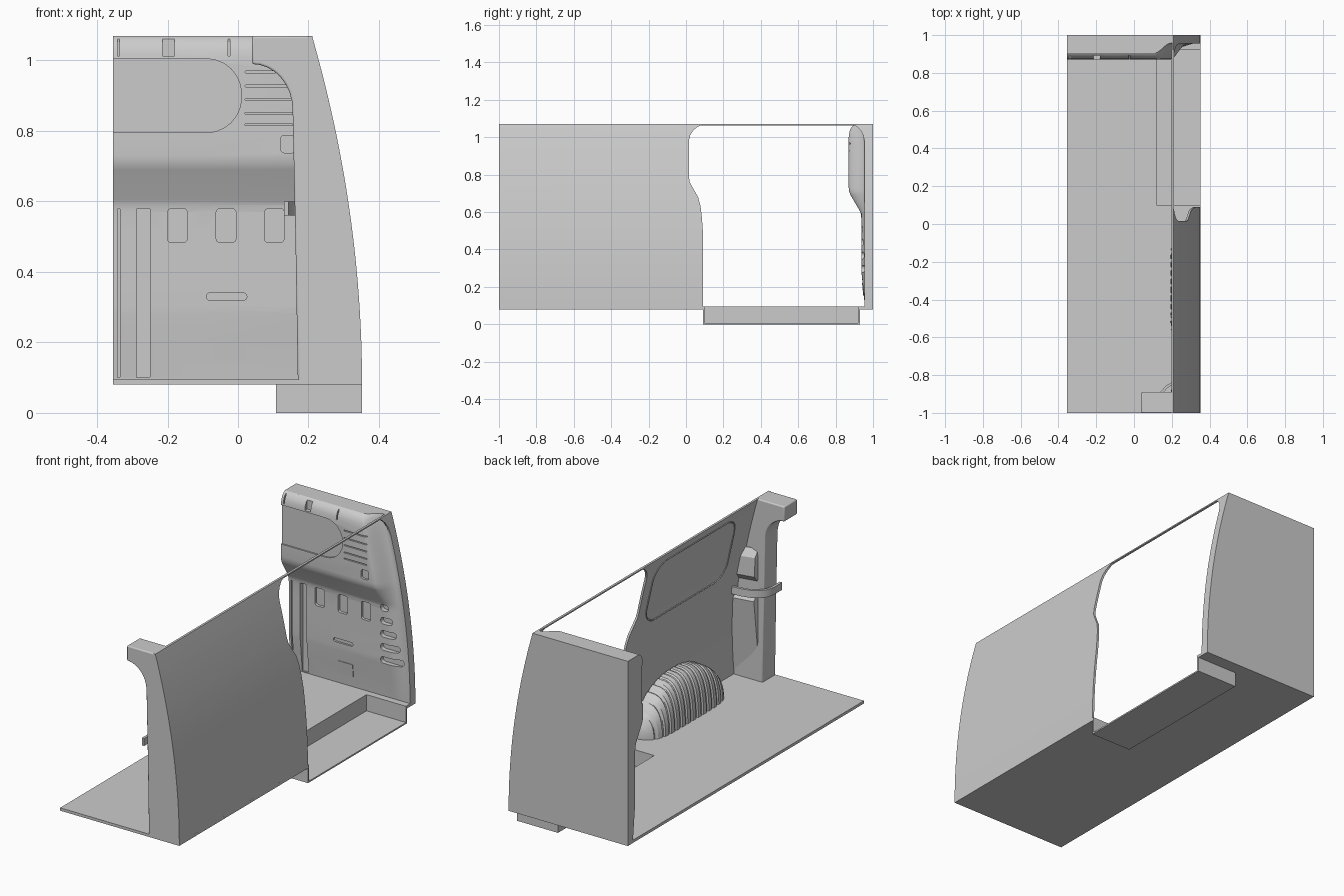
import bpy, bmesh, math
from mathutils import Vector

if "Cube" in bpy.data.objects:
    bpy.data.objects.remove(bpy.data.objects["Cube"])


def finish(name, bm, angle=30):
    bmesh.ops.recalc_face_normals(bm, faces=bm.faces)
    me = bpy.data.meshes.new(name)
    bm.to_mesh(me)
    bm.free()
    ob = bpy.data.objects.new(name, me)
    bpy.context.collection.objects.link(ob)
    bpy.context.view_layer.objects.active = ob
    bpy.ops.object.select_all(action='DESELECT')
    ob.select_set(True)
    bpy.ops.object.shade_smooth_by_angle(angle=math.radians(angle))
    return ob


def add_loft(bm, sections):
    """Skin closed sections of equal length and cap both ends."""
    rings = [[bm.verts.new(p) for p in s] for s in sections]
    n = len(rings[0])
    for a, b in zip(rings, rings[1:]):
        for i in range(n):
            bm.faces.new((a[i], a[(i + 1) % n], b[(i + 1) % n], b[i]))
    bm.faces.new(rings[0])
    bm.faces.new(rings[-1])


def loft(name, sections, angle=30):
    bm = bmesh.new()
    add_loft(bm, sections)
    return finish(name, bm, angle)


def box(name, x0, x1, y0, y1, z0, z1):
    return loft(name, [[(x0, y0, z), (x1, y0, z), (x1, y1, z), (x0, y1, z)] for z in (z0, z1)])


def bevel(ob, width, segments=3):
    m = ob.modifiers.new("bevel", 'BEVEL')
    m.width, m.segments, m.limit_method = width, segments, 'ANGLE'
    m.angle_limit = math.radians(40)


def lerp_table(t, v):
    for (a, va), (b, vb) in zip(t, t[1:]):
        if v <= b:
            return va + (vb - va) * max(0, v - a) / (b - a)
    return t[-1][1]


def rrect(u0, u1, v0, v1, r, n=6):
    """Rounded rectangle outline in two dimensions."""
    pts = []
    for k, (cu, cv) in enumerate([(u1 - r, v1 - r), (u0 + r, v1 - r), (u0 + r, v0 + r), (u1 - r, v0 + r)]):
        for i in range(n + 1):
            a = math.pi / 2 * (k + i / n)
            pts.append((cu + r * math.cos(a), cv + r * math.sin(a)))
    return pts


def outer_x(z):
    return 0.352 - 0.142 * ((z - 0.08) / 0.99) ** 2


def tube(name, pts, r, cyclic=False):
    cu = bpy.data.curves.new(name, 'CURVE')
    cu.dimensions, cu.bevel_depth, cu.bevel_resolution = '3D', r, 1
    sp = cu.splines.new('POLY')
    sp.points.add(len(pts) - 1)
    for p, q in zip(sp.points, pts):
        p.co = (*q, 1)
    sp.use_cyclic_u = cyclic
    ob = bpy.data.objects.new(name, cu)
    bpy.context.collection.objects.link(ob)
    return ob


# Floor with a notch for the step well
notch = [(-.355, -1), (.352, -1), (.352, .09), (.11, .09), (.11, .93), (.352, .93), (.352, 1), (-.355, 1)]
loft("floor", [[(x, y, z) for x, y in notch] for z in (.08, .095)])

# Step well: tray open to the door side
box("step_tread", .11, .352, .09, .93, 0, .008)
box("step_riser", .108, .118, .09, .93, 0, .095)
box("step_end_front", .11, .352, .09, .1, 0, .095)
box("step_end_rear", .11, .352, .92, .93, 0, .095)

# Curved side wall in front of and behind the door opening
front_edge = [(.08, .09), (.5, .09), (.57, .085), (.63, .078), (.68, .065), (.73, .036), (.76, .02), (.79, .015),
              (.98, .015), (1.01, .022), (1.035, .038), (1.055, .06), (1.066, .085), (1.07, .11)]
rear_edge = [(.08, .955), (.97, .955), (1.01, .948), (1.035, .935), (1.055, .915), (1.066, .9), (1.07, .88)]
levels = sorted({.08 + .99 * i / 24 for i in range(25)} | {z for z, _ in front_edge + rear_edge})
levels = [z for i, z in enumerate(levels) if i == 0 or z - levels[i - 1] > .0005]


def wall(name, y_from, y_to, t):
    rows = []
    for z in levels:
        x = outer_x(z)
        rows.append([(x, y_from(z), z), (x, y_to(z), z), (x - t, y_to(z), z), (x - t, y_from(z), z)])
    loft(name, rows)


wall("side_wall", lambda z: -1, lambda z: lerp_table(front_edge, z), .012)
wall("rear_side_wall", lambda z: lerp_table(rear_edge, z), lambda z: 1, .01)
box("door_top_rail", .199, .211, .08, .92, 1.063, 1.07)

# Window moulding on the inside of the wall
tube("window_moulding", [(outer_x(z) - .012, y, z) for y, z in rrect(-.74, -.05, .69, 1.03, .09)], .004, True)

# Corner post at the open end, with its overhanging head
inner = [(.17, .08), (.163, .5), (.155, .86)]
inner += [(.04 + .115 * math.cos(a), .86 + .13 * math.sin(a)) for a in [math.pi / 2 * i / 8 for i in range(1, 9)]]
inner += [(.04, 1.07)]
outline = inner + [(outer_x(z) - .001, z) for z in [1.07 - .99 * i / 20 for i in range(21)]]
bevel(loft("corner_post", [[(x, y, z) for x, z in outline] for y in (-1, -.89)]), .006)
lower = [(.11, -.91), (.53, -.86), (.57, -.89), (.63, -.89), (.66, -.865), (.76, -.87), (.8, -.9)]
loft("post_trim", [[(.19, -.92, z), (.2, y, z), (outer_x(z) - .005, y + .02, z), (outer_x(z) - .005, -.92, z)]
                   for z, y in lower])

# Door track bracket wrapping round the post
path = [(.13, -1), (.13, -.93), (.14, -.89), (.165, -.86), (.2, -.837), (.25, -.825), (.305, -.82)]
sections = []
for i, p in enumerate(path):
    d = (Vector(path[min(i + 1, 6)]) - Vector(path[max(i - 1, 0)])).normalized() * .014
    a, b = (p[0], p[1]), (p[0] + d.y, p[1] - d.x)
    sections.append([(*a, .56), (*b, .56), (*b, .6), (*a, .6)])
loft("door_track", sections)

# Ribbed wheel arch
rib_count, y0, y1 = 15, -.69, .0
stations = []
for k in range(rib_count):
    a = .015 + .97 * k / rib_count
    w = .97 / rib_count
    stations += [(a, 0), (a + w * .15, 1), (a + w * .7, 1), (a + w * .85, 0)]
stations = [(.001, 0)] + stations + [(.999, 0)]
arch = []
for t, rib in stations:
    u = abs(2 * t - 1)
    dome = (1 - u ** 2.3) ** .6
    h = .245 * dome + .006 * rib * dome
    xi = .325 - (.125 + .007 * rib) * (1 - u ** 6) ** .5
    sec = [(.345, .09)]
    for i in range(11):
        a = math.pi / 2 * i / 10
        sec.append((.325 - (.325 - xi) * math.cos(a) ** .6, .09 + h * math.sin(a) ** .9))
    arch.append([(x, y0 + (y1 - y0) * t, z) for x, z in sec])
loft("wheel_arch", arch, 25)

# Bulkhead: moulded front surface, flat back
profile = [(.08, .957), (.1, .956), (.28, .938), (.3, .937), (.57, .937), (.59, .935), (.605, .93), (.69, .88),
           (.71, .872), (.73, .87), (1.0, .87), (1.03, .874), (1.05, .882), (1.062, .893), (1.07, .905)]
rows = sorted({z for z, _ in profile} | {.2, .4, .5, .8, .86, .9, .95})
bulk = []
for z in rows:
    xo, y = outer_x(z) - .001, lerp_table(profile, z)
    sec = [(-.355, 1, z), (-.355, y, z), (-.1, y, z)]
    for i in range(9):
        s = i / 8
        e = s * s * (3 - 2 * s)
        sec.append((xo - .1 + .085 * s, y + (.957 - y) * e, z))
    bulk.append(sec + [(xo, .957, z), (xo, 1, z)])
bulkhead = loft("bulkhead", bulk, 25)

# Recesses pressed into the bulkhead: x0, x1, z0, z1, corner radius, depth y
recesses = [(-.5, .01, .795, 1.005, .1, .878), (-.09, .025, .32, .34, .009, .947), (.12, .165, .738, .787, .012, .882)]
recesses += [(x, x + .056, .483, .58, .012, .952) for x in (-.2, -.062, .075)]
recesses += [(-.342, -.335, .1, .58, .003, .962), (-.288, -.25, .1, .58, .003, .962)]
recesses += [(x, x + w, 1.012, 1.09, .002, .892) for x, w in ((-.342, .006), (-.214, .034), (-.028, .006))]
recesses += [(.02, .155, z, z + .005, .002, .879) for z in (.815, .848, .887, .925, .965)]
recesses += [(.19, .315 - .02 * k, z, z + .035, .015, .962) for k, z in enumerate((.28, .35, .42, .49, .56))]
bm = bmesh.new()
for x_a, x_b, z_a, z_b, r, depth in recesses:
    ring = rrect(x_a, x_b, z_a, z_b, r)
    add_loft(bm, [[(x, y, z) for x, z in ring] for y in (.8, depth)])
cutter = finish("recess_cutter", bm)
cutter.hide_render = True
mod = bulkhead.modifiers.new("recesses", 'BOOLEAN')
mod.operation, mod.solver, mod.object = 'DIFFERENCE', 'EXACT', cutter
bpy.context.view_layer.objects.active = bulkhead
bpy.ops.object.select_all(action='DESELECT')
bulkhead.select_set(True)
bpy.ops.object.modifier_apply(modifier=bulkhead.modifiers[-1].name)
bpy.data.objects.remove(cutter)
bpy.ops.object.shade_smooth_by_angle(angle=math.radians(25))

# Access plate low on the bulkhead
loft("access_plate", [[(x, y + (.2 - z) * .1, z) for x, z in rrect(-.07, .02, .15, .22, .004, 2)] for y in (.943, .955)])
